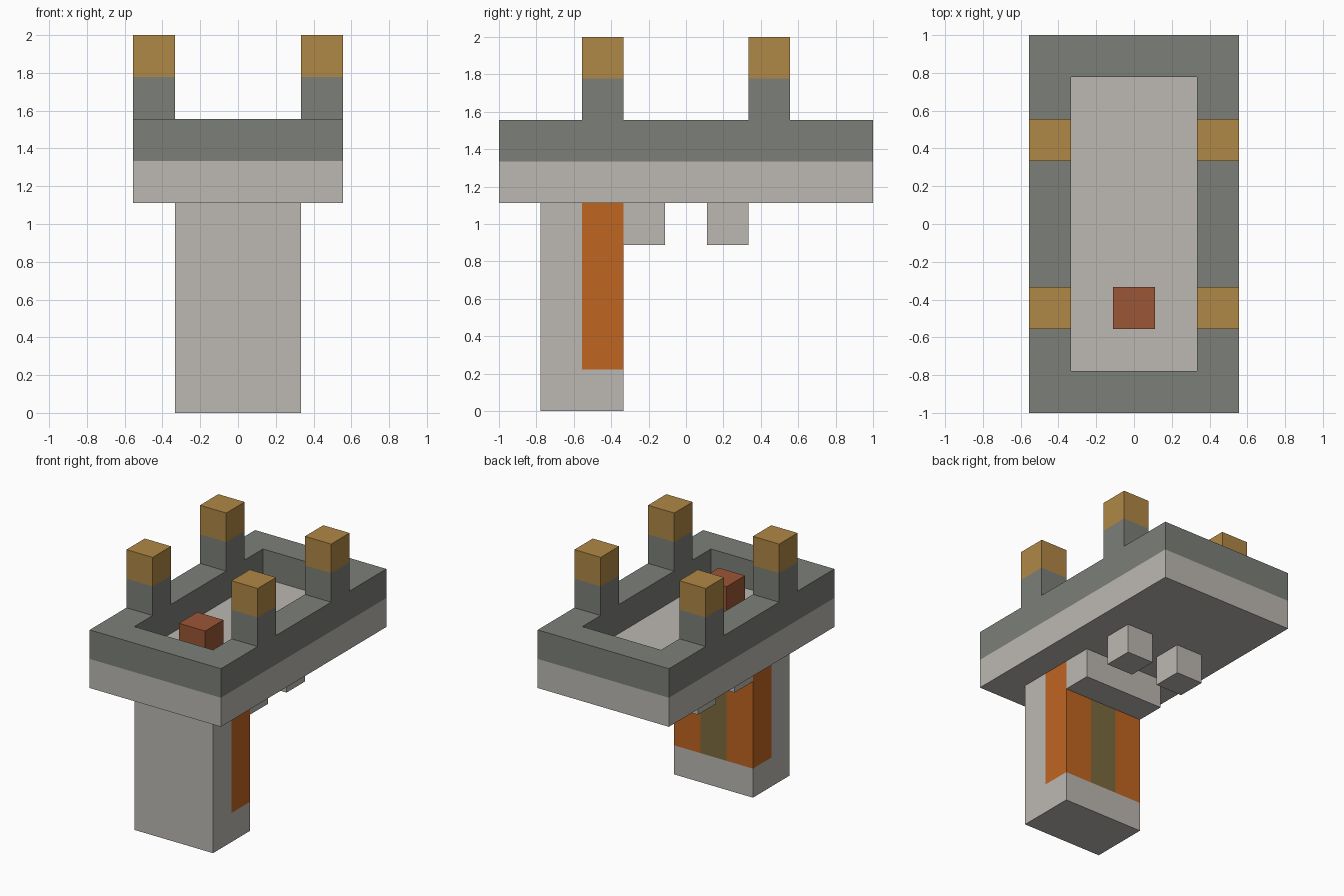
import bpy
import bmesh
from mathutils import Vector

U = 2 / 9  # one block of the model's grid

if "Cube" in bpy.data.objects:
    bpy.data.objects.remove(bpy.data.objects["Cube"], do_unlink=True)


def material(name, hex_code):
    """Flat material from an sRGB hex code."""
    srgb = [int(hex_code[i:i + 2], 16) / 255 for i in (0, 2, 4)]
    color = [((c + 0.055) / 1.055) ** 2.4 for c in srgb] + [1]
    mat = bpy.data.materials.new(name)
    mat.use_nodes = True
    mat.diffuse_color = color
    mat.node_tree.nodes["Principled BSDF"].inputs["Base Color"].default_value = color
    return mat


light = material("light grey stone", "bcb8b2")
dark = material("dark grey stone", "7c7f79")
tan = material("tan", "b08846")
orange = material("orange", "c06521")
red = material("brick red", "9b5636")
olive = material("olive brown", "7c6a3e")


def finish(name, bm, mats):
    bmesh.ops.recalc_face_normals(bm, faces=bm.faces[:])
    mesh = bpy.data.meshes.new(name)
    bm.to_mesh(mesh)
    bm.free()
    for mat in mats:
        mesh.materials.append(mat)
    obj = bpy.data.objects.new(name, mesh)
    obj.scale = (U, U, U)
    bpy.context.collection.objects.link(obj)
    return obj


def box(name, lo, hi, mats, cuts=(), rule=None):
    """Box between two grid corners; cuts are (axis, position), rule picks a colour."""
    lo, hi = Vector(lo), Vector(hi)
    bm = bmesh.new()
    bmesh.ops.create_cube(bm, size=1)
    for v in bm.verts:
        v.co = (lo + hi) / 2 + v.co * (hi - lo)
    for axis, pos in cuts:
        normal = Vector((0, 0, 0))
        normal[axis] = 1
        geom = bm.verts[:] + bm.edges[:] + bm.faces[:]
        bmesh.ops.bisect_plane(bm, geom=geom, plane_co=normal * pos, plane_no=normal)
    if rule:
        for f in bm.faces:
            f.material_index = rule(f.calc_center_median())
    return finish(name, bm, mats)


# Deck and the raised rim around it
box("deck", (-2.5, -4.5, 5), (2.5, 4.5, 6), [light])

bm = bmesh.new()
corners = [(-1, -1), (1, -1), (1, 1), (-1, 1)]
outer = [bm.verts.new((x * 2.5, y * 4.5, 6)) for x, y in corners]
inner = [bm.verts.new((x * 1.5, y * 3.5, 6)) for x, y in corners]
for i in range(4):
    j = (i + 1) % 4
    bm.faces.new((outer[i], outer[j], inner[j], inner[i]))
ring = bmesh.ops.extrude_face_region(bm, geom=bm.faces[:], use_keep_orig=True)
for v in ring["geom"]:
    if isinstance(v, bmesh.types.BMVert):
        v.co.z += 1
finish("rim", bm, [dark])

# Four corner posts with tan tops
for side, x in (("right", -2.5), ("left", 1.5)):
    for end, y in (("front", -2.5), ("back", 1.5)):
        box(f"{end}_{side}_post", (x, y, 7), (x + 1, y + 1, 9), [dark, tan],
            cuts=[(2, 8)], rule=lambda c: int(c.z > 8))

# Small block standing on the deck
box("deck_block", (-0.5, -2.5, 6), (0.5, -1.5, 7), [red])


# Leg with a coloured panel wrapping its back
def leg_color(c):
    if c.z < 1 or c.y < -2.5:
        return 0
    return 2 if abs(c.x) < 0.5 else 1


box("leg", (-1.5, -3.5, 0), (1.5, -1.5, 5), [light, orange, olive],
    cuts=[(2, 1), (1, -2.5), (0, -0.5), (0, 0.5)], rule=leg_color)

# Brace behind the leg and two lugs under the deck
box("brace", (-1.5, -1.5, 4), (1.5, -0.5, 5), [light])
for side, x in (("right", -1.5), ("left", 0.5)):
    box(f"{side}_lug", (x, 0.5, 4), (x + 1, 1.5, 5), [light])
